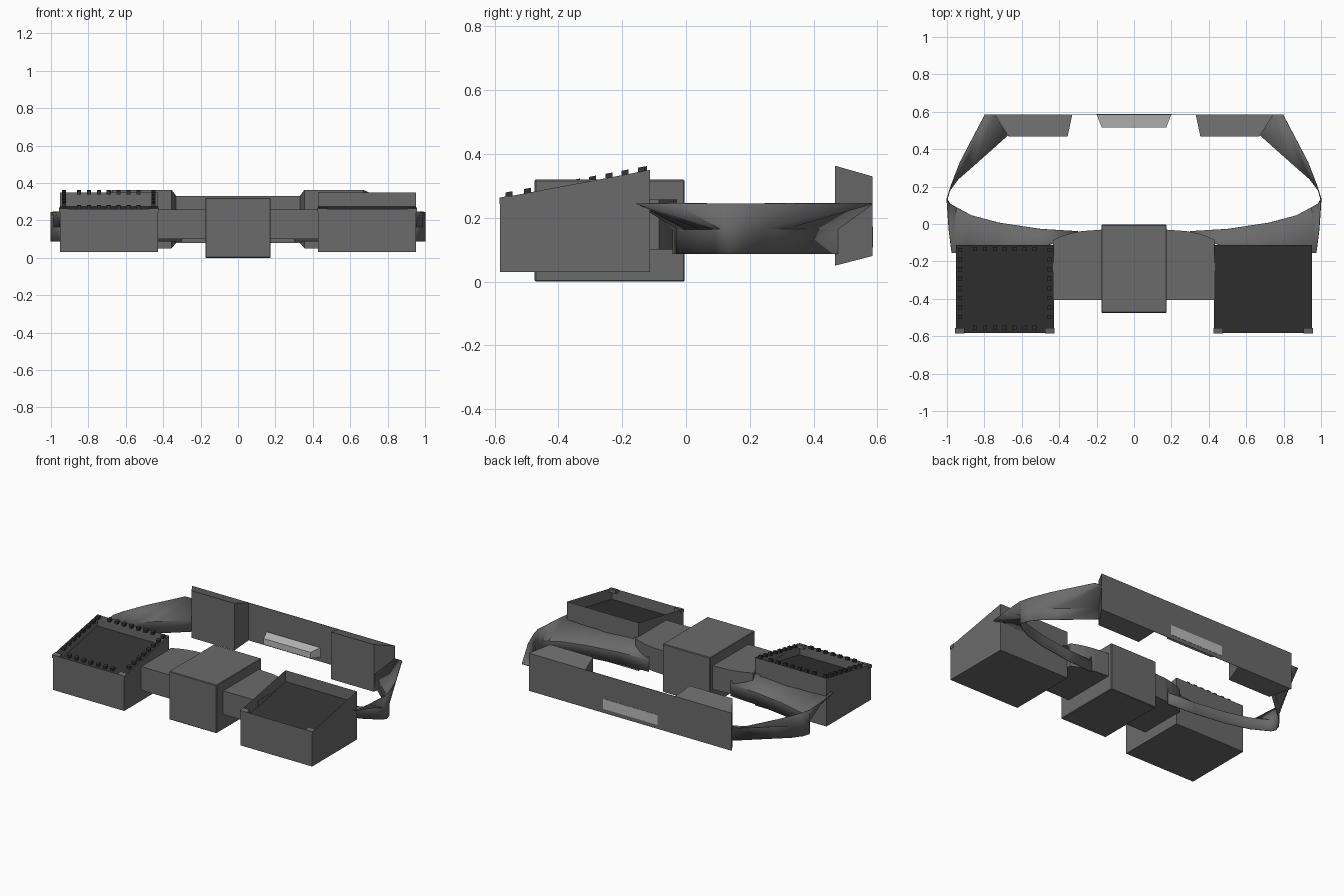
import bpy, bmesh
from mathutils import Vector

if "Cube" in bpy.data.objects:
    bpy.data.objects.remove(bpy.data.objects["Cube"])


def mat(name, v):
    m = bpy.data.materials.new(name)
    m.diffuse_color = (v, v, v, 1)
    m.use_nodes = True
    m.node_tree.nodes["Principled BSDF"].inputs["Base Color"].default_value = m.diffuse_color
    return m


GREY = mat("charcoal grey", 0.145)
DARK = mat("near black", 0.033)
LIGHT = mat("light grey", 0.50)


def finish(bm, name, mats, mirror=False):
    bmesh.ops.recalc_face_normals(bm, faces=bm.faces)
    me = bpy.data.meshes.new(name)
    bm.to_mesh(me)
    bm.free()
    for m in mats:
        me.materials.append(m)
    ob = bpy.data.objects.new(name, me)
    bpy.context.collection.objects.link(ob)
    if mirror:
        ob.modifiers.new("mirror", 'MIRROR')
    return ob


def hexa(bm, near, far):
    """Box between two y-planes; each is (y, x0, x1, z0, z1)."""
    rings = [[bm.verts.new((x, y, z)) for x, z in ((a, c), (b, c), (b, d), (a, d))]
             for y, a, b, c, d in (near, far)]
    n, f = rings
    bm.faces.new(n)
    bm.faces.new(f[::-1])
    return [bm.faces.new((n[i], n[(i + 1) % 4], f[(i + 1) % 4], f[i])) for i in range(4)]


def block(name, near, far, m, mirror=False, bevel=0):
    bm = bmesh.new()
    hexa(bm, near, far)
    ob = finish(bm, name, [m], mirror)
    if bevel:
        b = ob.modifiers.new("bevel", 'BEVEL')
        b.width, b.segments = bevel, 1
    return ob


# centre block
block("centre_block", (-.475, -.175, .175, 0, .32), (-.004, -.175, .175, 0, .32), GREY, bevel=.004)

# bridges between centre block and pods, with a rounded rear edge
bm = bmesh.new()
outline = [(.17, -.405), (.432, -.405), (.432, -.085), (.39, -.066), (.34, -.05), (.28, -.038), (.17, -.03)]
base = bm.faces.new([bm.verts.new((x, y, .10)) for x, y in outline])
ext = bmesh.ops.extrude_face_region(bm, geom=[base])
for v in ext["geom"]:
    if isinstance(v, bmesh.types.BMVert):
        v.co.z = .257
finish(bm, "bridge", [GREY], True)

# pods with sloped top and recessed dark panel
Y0, Y1, Z0, Z1 = -.583, -.113, .262, .35


def slope(y):
    return Z0 + (y - Y0) / (Y1 - Y0) * (Z1 - Z0)


bm = bmesh.new()
top = hexa(bm, (Y0, .428, .953, .03, Z0), (Y1, .428, .953, .03, Z1))[2]
bmesh.ops.inset_region(bm, faces=[top], thickness=.045)
floor = bmesh.ops.extrude_discrete_faces(bm, faces=[top])["faces"][0]
for v in floor.verts:
    v.co.z -= .075
floor.material_index = 1
finish(bm, "pod", [GREY, DARK], True)

# small tabs on the front corners of the pods
bm = bmesh.new()
for a, b in ((.425, .475), (.906, .956)):
    hexa(bm, (-.585, a, b, .243, .263), (-.555, a, b, .243, .269))
finish(bm, "corner_tabs", [GREY], True)

# dark studs around the rim of one pod
bm = bmesh.new()
spots = [(x, -.14 - i * .051) for i in range(8) for x in (-.93, -.452)]
spots += [(-.85 + i * .053, y) for i in range(7) for y in (-.555, -.133)]
h = .011
for x, y in spots:
    za, zb = slope(y - h), slope(y + h)
    hexa(bm, (y - h, x - h, x + h, za - .005, za + .014),
         (y + h, x - h, x + h, zb - .005, zb + .014))
finish(bm, "rim_studs", [DARK])

# rear panel, its end blocks and the light bar
block("rear_panel", (.582, -.745, .745, .08, .33), (.585, -.745, .745, .08, .33), GREY)
block("rear_end_block", (.468, .355, .67, .05, .363), (.584, .33, .745, .08, .33), GREY, True)
block("light_bar", (.515, -.172, .172, .12, .16), (.587, -.2, .2, .107, .173), LIGHT)

# side straps: upright lower band, upper edge flaring outward at both ends
inner = [(.30, -.04), (.50, -.028), (.72, .005), (.87, .045), (.95, .088), (.985, .108), (1, .135),
         (.985, .18), (.94, .24), (.86, .31), (.675, .475)]
outer = [(.30, -.05), (.50, -.13), (.75, -.155), (.90, -.155), (.975, -.155), (.99, -.03), (1, .125),
         (.98, .20), (.93, .33), (.797, .585), (.745, .585)]
bm = bmesh.new()
rows = [[bm.verts.new((x, y, z)) for x, y in pts]
        for pts, z in ((inner, .087), (inner, .165), (outer, .245))]
for lo, hi in zip(rows, rows[1:]):
    for i in range(len(lo) - 1):
        bm.faces.new((lo[i], lo[i + 1], hi[i + 1], hi[i]))
strap = finish(bm, "side_strap", [GREY], True)
sol = strap.modifiers.new("thickness", 'SOLIDIFY')
sol.thickness, sol.offset = .004, 0
bpy.context.view_layer.objects.active = strap
strap.select_set(True)
bpy.ops.object.shade_smooth_by_angle(angle=.6)
